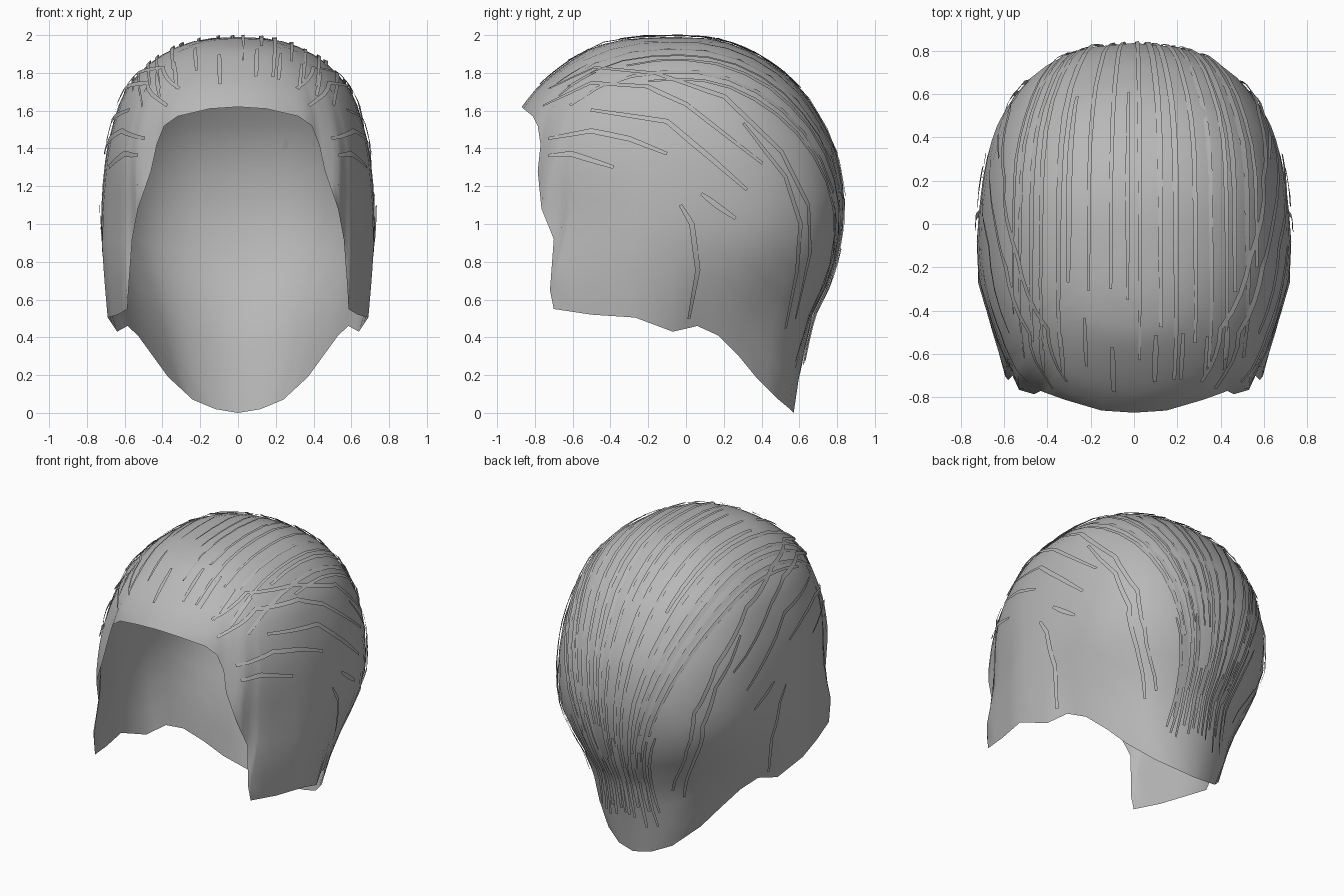
import bpy, bmesh, random
from math import sin, cos, pi, atan2, sqrt, radians
from mathutils import Vector
from mathutils.bvhtree import BVHTree

if "Cube" in bpy.data.objects:
    bpy.data.objects.remove(bpy.data.objects["Cube"])
random.seed(4)

hair_grey = bpy.data.materials.new("hair_grey")
hair_grey.use_nodes = True
GREY = (0.48, 0.48, 0.48, 1)
hair_grey.diffuse_color = GREY
hair_grey.node_tree.nodes["Principled BSDF"].inputs["Base Color"].default_value = GREY

# Head sections: height, side width in front, side width behind, front y, back y
SECTIONS = [(1.99, 0, 0, -.05, -.05), (1.98, .18, .18, -.3, .14), (1.93, .34, .34, -.5, .3),
            (1.85, .47, .47, -.63, .45), (1.72, .59, .59, -.79, .6), (1.62, .635, .635, -.87, .67),
            (1.4, .695, .695, -.96, .79), (1.15, .72, .72, -1.1, .835), (.9, .73, .71, -1.16, .82),
            (.7, .72, .65, -1.28, .76), (.5, .7, .59, -1.25, .66), (.2, .6, .48, -1.2, .6),
            (0, .5, .32, -1.2, .57)]
# Lower edge of the hair on one side, from forehead round to nape
HAIRLINE = [(0, -.87, 1.62), (.15, -.86, 1.61), (.32, -.81, 1.57), (.39, -.785, 1.52),
            (.43, -.77, 1.42), (.46, -.785, 1.28), (.53, -.765, 1.08), (.56, -.7, .92),
            (.58, -.72, .65), (.585, -.7, .55), (.635, -.5, .52), (.69, -.27, .505),
            (.64, -.07, .43), (.585, .06, .46), (.53, .17, .41), (.45, .28, .3),
            (.37, .37, .19), (.24, .49, .07), (.12, .55, .02), (0, .57, 0)]
TOP, MID, LEVELS = 1.99, -.05, 18


def smooth(lo, hi, v):
    f = min(1, max(0, (v - lo) / (hi - lo)))
    return f * f * (3 - 2 * f)


def roundness(z, back):
    """Superellipse power: the temples and the nape are flatter low down."""
    front_power = 1.8 + .5 * smooth(1, 1.5, z)
    back_power = 1.75 + .55 * smooth(.45, 1, z)
    return front_power + (back_power - front_power) * back


def section(z):
    """Interpolate the head section at a height, rounded near the crown."""
    s = sqrt(max(0, TOP - z))
    for a, b in zip(SECTIONS, SECTIONS[1:]):
        sa, sb = sqrt(TOP - a[0]), sqrt(TOP - b[0])
        if s <= sb:
            f = (s - sa) / (sb - sa)
            return [p + (q - p) * f for p, q in zip(a[1:], b[1:])]
    return SECTIONS[-1][1:]


def surface(phi, z):
    wf, wb, front, back = section(z)
    f = smooth(1.1, 2.1, phi)
    e = 2 / roundness(z, f)
    x = (wf + (wb - wf) * f) * max(0, sin(phi)) ** e
    c = cos(phi)
    reach = front - MID if c > 0 else back - MID
    return Vector((x, MID + reach * abs(c) ** e, z))


def edge_angle(p):
    wf, wb, front, back = section(p.z)
    ahead = p.y < MID
    e = roundness(p.z, 0 if ahead else 1) / 2
    a = (p.x / (wf if ahead else wb)) ** e
    b = ((p.y - MID) / ((front if ahead else back) - MID)) ** e
    return atan2(a, b if ahead else -b)


def finish(name, bm):
    mesh = bpy.data.meshes.new(name)
    bm.to_mesh(mesh)
    bm.free()
    mesh.materials.append(hair_grey)
    ob = bpy.data.objects.new(name, mesh)
    bpy.context.collection.objects.link(ob)
    bpy.ops.object.select_all(action='DESELECT')
    bpy.context.view_layer.objects.active = ob
    ob.select_set(True)
    bpy.ops.object.shade_smooth_by_angle(angle=radians(50))
    return ob


# Hair cap: ribs from the crown down to the hairline, mirrored
edge = [Vector(p) for p in HAIRLINE]
edge = [q for a, b in zip(edge, edge[1:]) for q in (a, (a + b) / 2)] + [edge[-1]]
bm = bmesh.new()
crown = bm.verts.new((0, MID, TOP))
ribs, phi = [], -.02
for i, p in enumerate(edge):
    phi = max(phi + .015, edge_angle(p))
    if i in (0, len(edge) - 1):
        phi = 0 if i == 0 else pi
    shift = p - surface(phi, p.z)
    rib = []
    for k in range(1, LEVELS + 1):
        t = k / LEVELS
        z = TOP - (TOP - p.z) * (1 - cos(t * pi / 2))
        q = surface(phi, z) + shift * t ** 4
        if i in (0, len(edge) - 1):
            q.x = 0
        rib.append(bm.verts.new(q))
    ribs.append(rib)
for a, b in zip(ribs, ribs[1:]):
    bm.faces.new((crown, a[0], b[0]))
    for k in range(LEVELS - 1):
        bm.faces.new((a[k], a[k + 1], b[k + 1], b[k]))
bm.normal_update()
tree = BVHTree.FromBMesh(bm)
cap = finish("hair_cap", bm)
mirror = cap.modifiers.new("mirror", 'MIRROR')
mirror.merge_threshold = .002


def cast(origin, direction, side):
    """Find a point on the cap with its outward normal, on either side."""
    hit, n, _, _ = tree.ray_cast(Vector(origin), Vector(direction).normalized())
    if hit is None:
        return None
    if n.dot(hit - Vector((0, 0, 1))) < 0:
        n = -n
    return Vector((hit.x * side, hit.y, hit.z)), Vector((n.x * side, n.y, n.z))


def ribbon(bm, path, width, lift):
    """Lay a thin flat lock along a path, slightly narrower at both ends."""
    path = [p for p in path if p]
    last = len(path) - 1
    if last < 2:
        return
    rows = []
    for i, (p, n) in enumerate(path):
        along = path[min(i + 1, last)][0] - path[max(i - 1, 0)][0]
        across = n.cross(along).normalized() * width * (.6 + .4 * sin(pi * i / last))
        q = p + n * lift
        rows.append((bm.verts.new(q + across), bm.verts.new(q - across + n * .004)))
    for a, b in zip(rows, rows[1:]):
        bm.faces.new((a[0], b[0], b[1], a[1]))


def combed(bm, k, start, end, steps, side, lift):
    """Comb a lock from front to back, drawing in towards the nape."""
    path = []
    for i in range(steps + 1):
        deg = start + (end - start) * i / steps
        a = radians(deg)
        spread = (.6 + .4 * sin(radians(min(deg, 90)))) * (1 - .72 * smooth(105, 228, deg))
        path.append(cast((0, 0, 1), (max(.003, k * spread), -cos(a), sin(a)), side))
    ribbon(bm, path, random.uniform(.009, .016), lift)


# Long locks combed from the forehead over the crown to the nape
bm = bmesh.new()
for side in (-1, 1):
    for j in range(9):
        k = .04 + j * .085 + random.uniform(-.02, .02)
        end = random.choice((130, 185, 215, 228))
        combed(bm, k, random.uniform(45, 80), end, 14, side, random.uniform(.005, .012))
finish("combed_locks", bm)

# Short locks at the forehead and the gathered nape
bm = bmesh.new()
for side in (-1, 1):
    for j in range(4):
        start = random.uniform(43, 52)
        combed(bm, .1 + .13 * j, start, start + 14, 5, side, .008)
    for j in range(7):
        start = random.uniform(180, 205)
        combed(bm, .05 + .13 * j, start, random.uniform(226, 234), 8, side, random.uniform(.008, .025))
finish("short_locks", bm)

# Swept locks on the temples, given as y and z seen from the side
SWEPT = [[(-.75, 1.62), (-.5, 1.74), (-.2, 1.72), (0, 1.63), (.4, 1.32)],
         [(-.72, 1.45), (-.5, 1.49), (-.3, 1.45), (-.1, 1.37)],
         [(-.72, 1.71), (-.48, 1.82), (-.16, 1.79), (.2, 1.67), (.5, 1.38), (.64, 1.1), (.65, .85), (.57, .5)],
         [(-.5, 1.6), (-.1, 1.54), (.15, 1.33), (.32, 1.18)],
         [(-.72, 1.36), (-.6, 1.37), (-.38, 1.3)],
         [(.08, 1.16), (.16, 1.1), (.26, 1.03)],
         [(-.03, 1.1), (.03, 1), (.06, .76), (.01, .5)],
         [(.3, 1.53), (.52, 1.25), (.6, 1), (.58, .75), (.52, .45)]]
bm = bmesh.new()
for side in (-1, 1):
    for line in SWEPT:
        points = [Vector(p) for p in line]
        path = []
        for a, b in zip(points, points[1:]):
            path += [cast((2, *a.lerp(b, s / 4)), (-1, 0, 0), side) for s in range(4)]
        path.append(cast((2, *points[-1]), (-1, 0, 0), side))
        ribbon(bm, path, .015, .01)
finish("swept_locks", bm)
